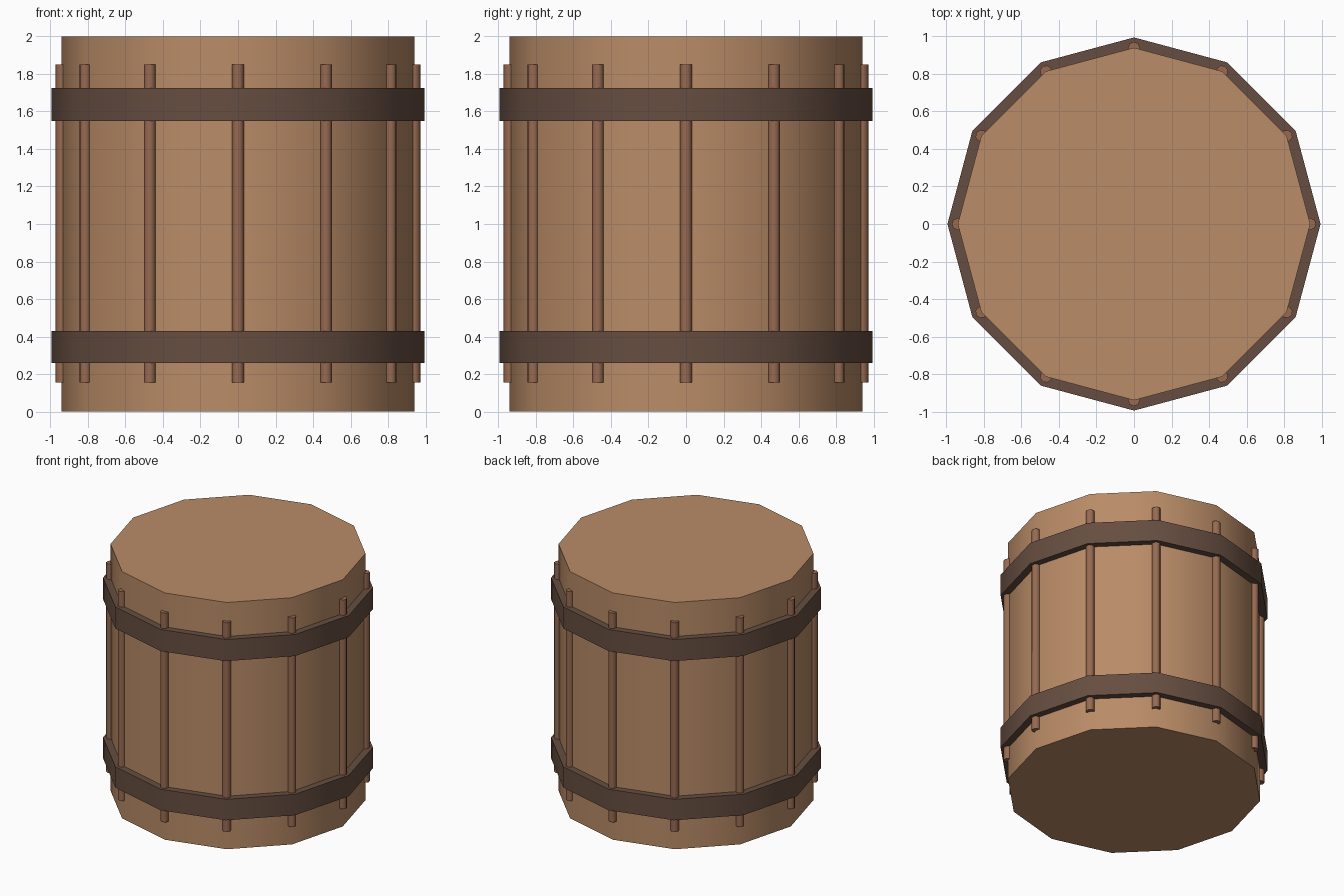
import bpy, bmesh, math

cube = bpy.data.objects.get("Cube")
if cube:
    bpy.data.objects.remove(cube, do_unlink=True)

SIDES = 12
BODY_RADIUS = 0.94


def make_material(name, rgb):
    mat = bpy.data.materials.new(name)
    mat.use_nodes = True
    color = (*rgb, 1.0)
    mat.diffuse_color = color
    mat.node_tree.nodes["Principled BSDF"].inputs["Base Color"].default_value = color
    return mat


def finish(obj, name, mat):
    obj.name = name
    obj.data.name = name
    obj.data.materials.append(mat)
    bpy.ops.object.select_all(action="DESELECT")
    obj.select_set(True)
    bpy.context.view_layer.objects.active = obj
    bpy.ops.object.shade_smooth_by_angle(angle=math.radians(50))


def cylinder(name, mat, radius, bottom, top, sides, x=0, y=0, turn=0):
    bpy.ops.mesh.primitive_cylinder_add(
        vertices=sides, radius=radius, depth=top - bottom,
        location=(x, y, (bottom + top) / 2), rotation=(0, 0, turn))
    finish(bpy.context.object, name, mat)


def hoop(name, mat, inner, outer, bottom, top):
    # Rectangular cross-section spun around the vertical axis
    bm = bmesh.new()
    section = [(inner, bottom), (outer, bottom), (outer, top), (inner, top)]
    verts = [bm.verts.new((r, 0, z)) for r, z in section]
    edges = [bm.edges.new((verts[i], verts[i - 1])) for i in range(4)]
    bmesh.ops.spin(bm, geom=verts + edges, axis=(0, 0, 1), cent=(0, 0, 0),
                   angle=math.tau, steps=SIDES)
    bmesh.ops.remove_doubles(bm, verts=bm.verts[:], dist=0.001)
    bmesh.ops.recalc_face_normals(bm, faces=bm.faces[:])
    mesh = bpy.data.meshes.new(name)
    bm.to_mesh(mesh)
    bm.free()
    obj = bpy.data.objects.new(name, mesh)
    bpy.context.collection.objects.link(obj)
    finish(obj, name, mat)


light_wood = make_material("light wood", (0.49, 0.262, 0.136))
rod_wood = make_material("reddish wood", (0.31, 0.145, 0.082))
dark_band = make_material("dark brown band", (0.133, 0.076, 0.052))

# Barrel body
cylinder("barrel_body", light_wood, BODY_RADIUS, 0, 2, SIDES)

# Hoops
hoop("lower_hoop", dark_band, 0.93, 0.995, 0.26, 0.43)
hoop("upper_hoop", dark_band, 0.93, 0.995, 1.55, 1.725)

# Thin rods along the corners of the body
for i in range(SIDES):
    a = math.tau * i / SIDES
    cylinder(f"rod_{i + 1}", rod_wood, 0.032, 0.155, 1.85, 8,
             BODY_RADIUS * math.cos(a), BODY_RADIUS * math.sin(a), a)
